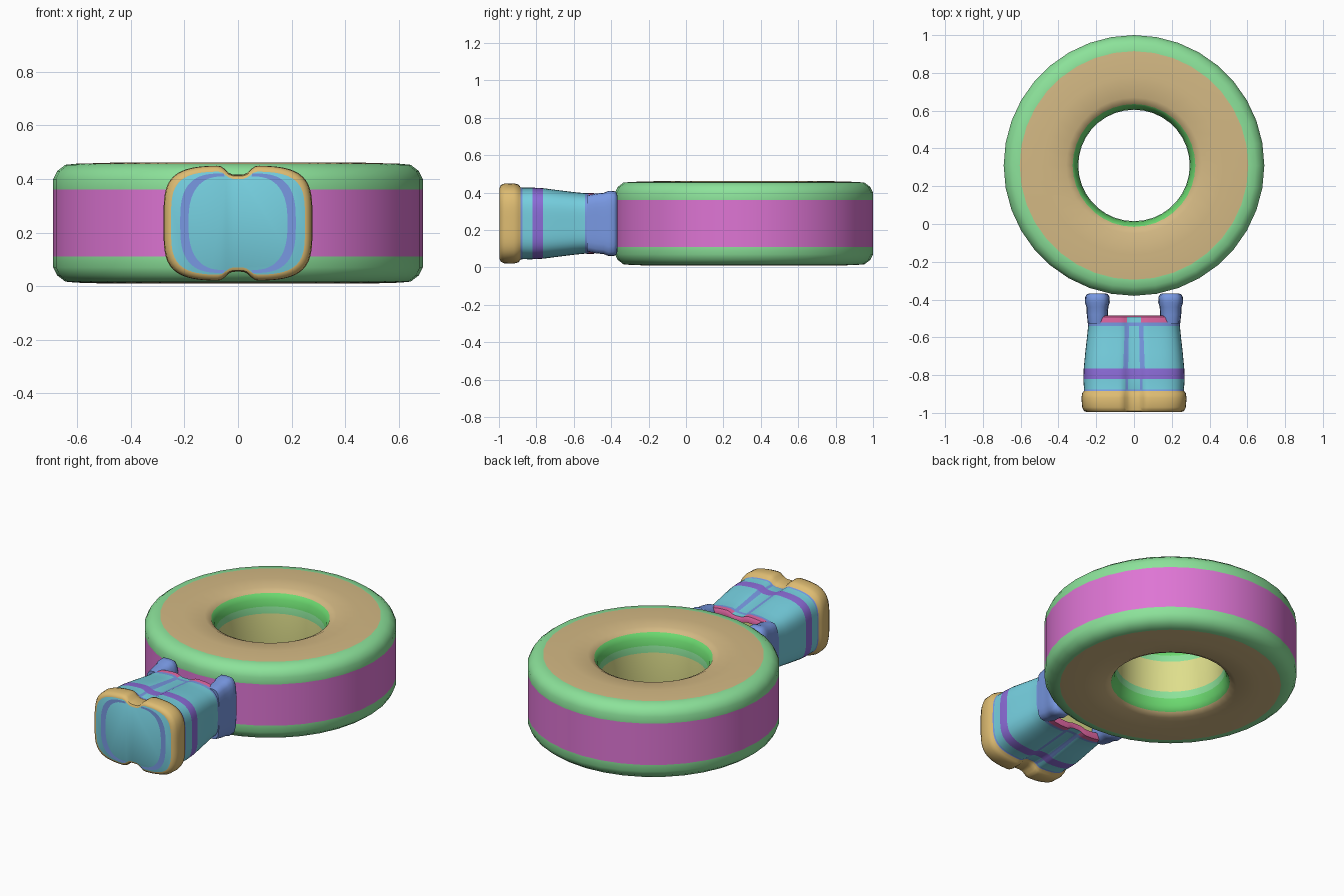
import bpy, bmesh, math
from math import sin, cos, pi

cube = bpy.data.objects.get("Cube")
if cube:
    bpy.data.objects.remove(cube, do_unlink=True)


def material(name, rgb):
    lin = [(c / 255 / 12.92) if c < 11 else ((c / 255 + 0.055) / 1.055) ** 2.4 for c in rgb]
    m = bpy.data.materials.new(name)
    m.use_nodes = True
    m.diffuse_color = (*lin, 1)
    m.node_tree.nodes["Principled BSDF"].inputs["Base Color"].default_value = (*lin, 1)
    return m


COLOURS = {
    "sand": (212, 185, 132), "mint": (140, 226, 154), "magenta": (222, 117, 212),
    "yellow": (222, 222, 140), "green": (108, 218, 112), "gold": (222, 188, 114),
    "cyan": (118, 208, 224), "periwinkle": (120, 152, 226),
    "purple": (140, 108, 216), "pink": (228, 104, 165)}
MATS = {n: material(n, c) for n, c in COLOURS.items()}
NAMES = list(MATS)


def finish(bm, name, angle):
    mesh = bpy.data.meshes.new(name)
    bm.to_mesh(mesh)
    bm.free()
    for m in MATS.values():
        mesh.materials.append(m)
    mesh.polygons.foreach_set("use_smooth", [True] * len(mesh.polygons))
    mesh.set_sharp_from_angle(angle=math.radians(angle))
    obj = bpy.data.objects.new(name, mesh)
    bpy.context.collection.objects.link(obj)
    return obj


def loft(name, rings, rule, caps=None, angle=45):
    """Skin closed rings; rule(band, face centre) gives the colour name."""
    bm = bmesh.new()
    loops = [[bm.verts.new(p) for p in ring] for ring in rings]
    n = len(loops[0])
    pairs = list(zip(loops, loops[1:]))
    if caps is None:
        pairs.append((loops[-1], loops[0]))
    for band, (a, b) in enumerate(pairs):
        for i in range(n):
            f = bm.faces.new((a[i], a[(i + 1) % n], b[(i + 1) % n], b[i]))
            f.material_index = NAMES.index(rule(band, f.calc_center_median()))
    if caps:
        for loop, colour in zip((loops[0], loops[-1]), caps):
            bm.faces.new(loop).material_index = NAMES.index(colour)
    bmesh.ops.recalc_face_normals(bm, faces=bm.faces)
    return finish(bm, name, angle)


# Wheel ring: profile of radius, height and the colour of the following band
CZ = 0.235
half = [(0.69, 0.125, "mint"), (0.69, 0.165, "mint"), (0.675, 0.195, "mint"),
        (0.645, 0.218, "mint"), (0.605, 0.222, "sand"), (0.47, 0.226, "sand"),
        (0.36, 0.222, "sand"), (0.325, 0.205, "green"), (0.308, 0.175, "green"),
        (0.299, 0.135, "mint"), (0.295, 0.095, "yellow")]
lower = [(r, -z) for r, z, c in reversed(half)]
profile = [(r, z) for r, z, c in half] + lower
bands = [c for r, z, c in half] + [c for r, z, c in reversed(half[:-1])] + ["magenta"]
SEG = 36
wheel = [[(r * cos(2 * pi * i / SEG), 0.31 + r * sin(2 * pi * i / SEG), CZ + z)
          for i in range(SEG)] for r, z in profile]
loft("wheel_ring", wheel, lambda band, c: bands[band], angle=60)


def section(y, a, h, notch=0.0, cx=0.0, power=4, n=96):
    """Rounded box outline with a dip in the middle of top and bottom."""
    pts = []
    for i in range(n):
        t = 2 * pi * (i + 0.5) / n
        r = (abs(cos(t) / a) ** power + abs(sin(t) / h) ** power) ** (-1 / power)
        x, z = r * cos(t), r * sin(t)
        if abs(z) > h * 0.5:
            z -= math.copysign(notch * math.exp(-(x / 0.05) ** 4), z)
        pts.append((cx + x, y, CZ + z))
    return pts


# Housing: y, half width, half height, notch depth, colour of following band
stations = [
    (-0.996, 0.250, 0.193, 0.028, "gold"), (-0.990, 0.264, 0.206, 0.030, "gold"),
    (-0.970, 0.275, 0.214, 0.034, "gold"), (-0.920, 0.278, 0.215, 0.034, "gold"),
    (-0.895, 0.274, 0.208, 0.034, "gold"), (-0.885, 0.266, 0.194, 0.026, "periwinkle"),
    (-0.875, 0.265, 0.192, 0.022, "cyan"), (-0.820, 0.268, 0.192, 0.020, "purple"),
    (-0.765, 0.266, 0.189, 0.018, "cyan"), (-0.680, 0.258, 0.178, 0.014, "cyan"),
    (-0.600, 0.249, 0.168, 0.012, "cyan"), (-0.540, 0.243, 0.162, 0.012, "periwinkle"),
    (-0.522, 0.244, 0.163, 0.014, "pink"), (-0.492, 0.242, 0.163, 0.016, "pink"),
    (-0.484, 0.225, 0.148, 0.014, "pink"), (-0.486, 0.205, 0.128, 0.010, "yellow"),
    (-0.550, 0.195, 0.118, 0.008, "yellow")]


def housing_colour(band, c):
    base = stations[band][4]
    if base == "cyan" and abs(c.z - CZ) > 0.1 and 0.028 < abs(c.x) < 0.05:
        return "periwinkle"
    if base == "pink" and abs(c.x) < 0.04 and c.y < -0.5:
        return "cyan"
    return base


loft("housing", [section(*s[:4]) for s in stations], housing_colour, ("cyan", "yellow"))


# Side lugs joining the housing to the wheel
lug = [(-0.53, 0.050, 0.150), (-0.48, 0.056, 0.160), (-0.44, 0.058, 0.164),
       (-0.415, 0.066, 0.174), (-0.385, 0.064, 0.174), (-0.372, 0.056, 0.166),
       (-0.367, 0.040, 0.150)]
for side, label in ((1, "left"), (-1, "right")):
    rings = [section(y, a, h, cx=side * 0.194, n=48) for y, a, h in lug]
    loft(label + "_lug", rings, lambda band, c: "periwinkle", ("periwinkle", "periwinkle"))


# Curved stripes on the front plate
def arc(reach, h, power, t):
    x, z = abs(cos(t)) ** (2 / power), abs(sin(t)) ** (2 / power)
    return 0.05 + reach * x, CZ + math.copysign(h * z, t)


for side, label in ((1, "left"), (-1, "right")):
    bm = bmesh.new()
    rows = []
    for i in range(33):
        t = pi * (i / 32 - 0.5) * 0.999
        rows.append([bm.verts.new((side * x, -0.9995, z)) for x, z in
                     (arc(0.166, 0.186, 3, t), arc(0.135, 0.175, 2.6, t))])
    for a, b in zip(rows, rows[1:]):
        f = bm.faces.new((a[0], a[1], b[1], b[0]))
        f.material_index = NAMES.index("periwinkle")
        f.normal_update()
        if f.normal.y > 0:
            f.normal_flip()
    finish(bm, label + "_front_stripe", 30)
